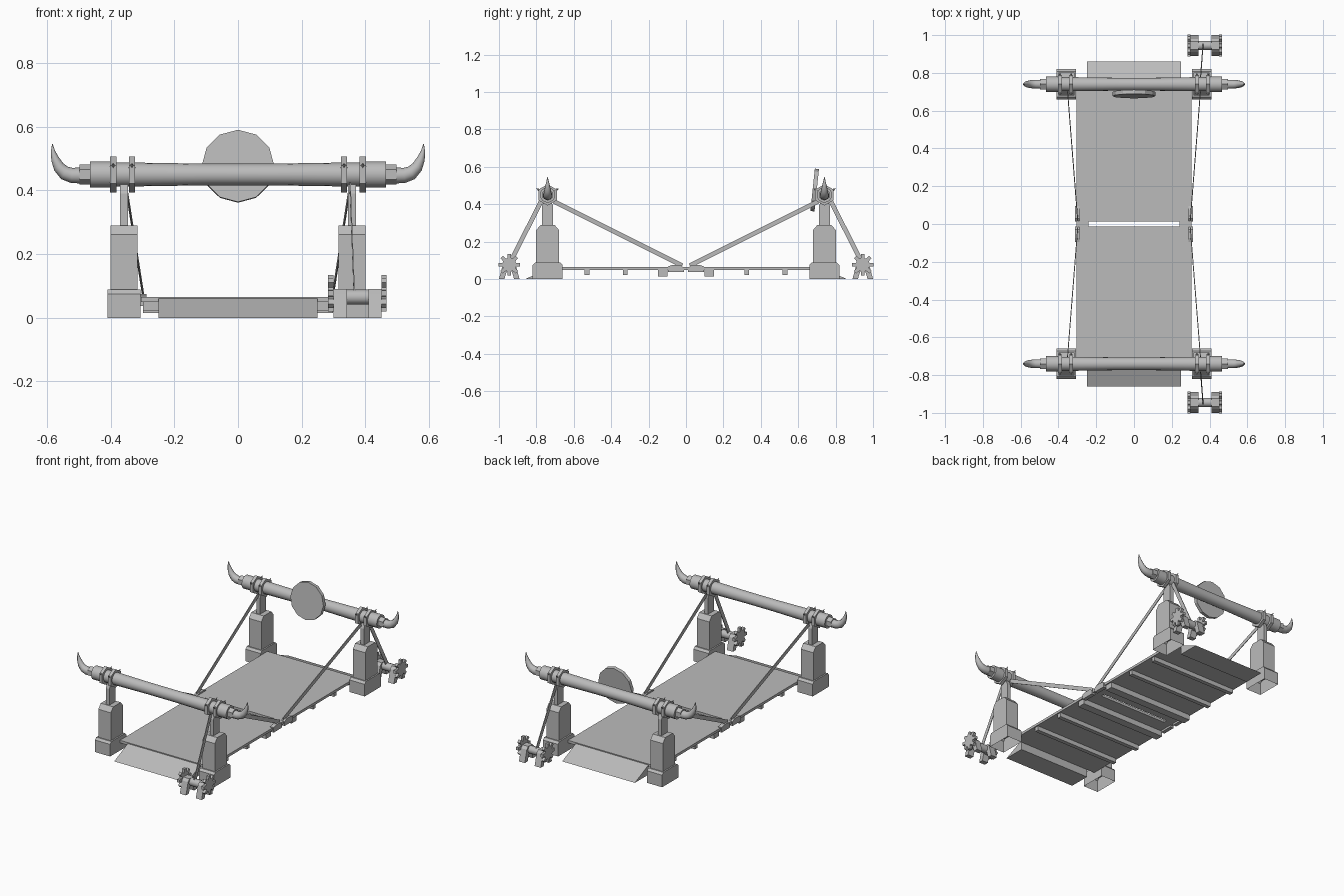
import bpy, bmesh, math
from mathutils import Vector, Matrix

if "Cube" in bpy.data.objects:
    bpy.data.objects.remove(bpy.data.objects["Cube"])

mat = bpy.data.materials.new("plain grey")
mat.diffuse_color = (0.5, 0.5, 0.5, 1)
mat.use_nodes = True
mat.node_tree.nodes["Principled BSDF"].inputs["Base Color"].default_value = mat.diffuse_color


def finish(name, bm, smooth=False):
    bmesh.ops.recalc_face_normals(bm, faces=bm.faces)
    me = bpy.data.meshes.new(name)
    bm.to_mesh(me)
    bm.free()
    me.materials.append(mat)
    ob = bpy.data.objects.new(name, me)
    bpy.context.collection.objects.link(ob)
    if smooth:
        bpy.ops.object.select_all(action='DESELECT')
        ob.select_set(True)
        bpy.context.view_layer.objects.active = ob
        bpy.ops.object.shade_smooth_by_angle(angle=math.radians(40))
    return ob


def skin(bm, rings, open_start=False):
    """Join rings of points into a capped tube."""
    vs = [[bm.verts.new(p) for p in r] for r in rings]
    n = len(vs[0])
    for a, b in zip(vs, vs[1:]):
        for i in range(n):
            bm.faces.new((a[i], a[(i + 1) % n], b[(i + 1) % n], b[i]))
    if not open_start:
        bm.faces.new(vs[0][::-1])
    bm.faces.new(vs[-1])


def rect(x0, x1, y0, y1, z):
    return [(x0, y0, z), (x1, y0, z), (x1, y1, z), (x0, y1, z)]


def box(name, x0, x1, y0, y1, z0, z1):
    bm = bmesh.new()
    skin(bm, [rect(x0, x1, y0, y1, z0), rect(x0, x1, y0, y1, z1)])
    return finish(name, bm)


def extrude_x(name, pts, x0, x1):
    """Extrude a (y, z) outline along x."""
    bm = bmesh.new()
    skin(bm, [[(x, y, z) for y, z in pts] for x in (x0, x1)])
    return finish(name, bm)


def ring(c, r, sides, tilt=0.0):
    """Circle facing +x, leaning toward +z by tilt, first point up."""
    u = Vector((-math.sin(tilt), 0, math.cos(tilt)))
    return [Vector(c) + u * r * math.cos(2 * math.pi * i / sides)
            + Vector((0, r * math.sin(2 * math.pi * i / sides), 0)) for i in range(sides)]


def lathe_x(name, profile, y, z, sides, smooth=False):
    bm = bmesh.new()
    skin(bm, [ring((x, y, z), r, sides) for x, r in profile])
    return finish(name, bm, smooth)


def strap(name, a, b, w):
    """Flat rope strip lying in the side plane."""
    a, b = Vector(a), Vector(b)
    d = b - a
    n = Vector((0, -d.z, d.y)).normalized() * w / 2
    t = Vector((0.002, 0, 0))
    bm = bmesh.new()
    skin(bm, [[p + n + t, p - n + t, p - n - t, p + n - t] for p in (a, b)])
    return finish(name, bm)


BY, BZ = 0.74, 0.45        # crossbar axis
WY, WZ = 0.945, 0.077      # winch axis

for s in (-1, 1):
    y = s * BY

    # crossbar log with end sleeves and hexagonal caps
    lathe_x("crossbar", [(-0.42, 0.037), (-0.3, 0.037), (-0.1, 0.034), (0.1, 0.034),
                         (0.3, 0.037), (0.42, 0.037)], y, BZ, 16, True)
    for m in (-1, 1):
        lathe_x("end_sleeve", [(m * 0.40, 0.041), (m * 0.465, 0.041)], y, BZ, 16, True)
        lathe_x("horn_socket", [(m * 0.46, 0.031), (m * 0.498, 0.031)], y, BZ, 6)

        # curved horn
        path = [(0.49, 0.447, 0.025, 0), (0.522, 0.447, 0.024, 0.1), (0.545, 0.455, 0.022, 0.5),
                (0.563, 0.474, 0.018, 0.9), (0.574, 0.498, 0.013, 1.2), (0.581, 0.522, 0.007, 1.4),
                (0.583, 0.546, 0.001, 1.5)]
        bm = bmesh.new()
        skin(bm, [ring((m * x, y, z), r, 10, m * a) for x, z, r, a in path])
        finish("horn", bm, True)

        # hexagonal collars with small studs
        for cx in (0.333, 0.392):
            lathe_x("collar", [(m * cx - 0.010, 0.057), (m * cx + 0.010, 0.057)], y, BZ, 6)
            for k in (-1, 1):
                bm = bmesh.new()
                d = Vector((0, k * 0.86, 0.5))
                mtx = (Matrix.Translation(Vector((m * cx, y, BZ)) + d * 0.057)
                       @ d.to_track_quat('Z', 'Y').to_matrix().to_4x4())
                bmesh.ops.create_cone(bm, cap_ends=True, segments=4, radius1=0.011,
                                      radius2=0, depth=0.03, matrix=mtx)
                finish("collar_stud", bm)

        # post: footing, shaft with sloped shoulders, neck
        px = m * 0.358
        for name, hx, prof in (
                ("post_footing", 0.052, [(0.08, 0), (0.08, 0.075), (0.068, 0.088)]),
                ("post_shaft", 0.043, [(0.061, 0.08), (0.061, 0.262), (0.037, 0.29)]),
                ("post_neck", 0.012, [(0.03, 0.285), (0.03, 0.39), (0.018, 0.42)])):
            bm = bmesh.new()
            skin(bm, [rect(px - hx, px + hx, y - h, y + h, z) for h, z in prof],
                 name == "post_footing")
            finish(name, bm)

        # lifting rope and deck bracket
        strap("lifting_rope", (m * 0.352, s * 0.705, 0.415), (m * 0.298, s * 0.02, 0.072), 0.024)
        extrude_x("rope_bracket", [(s * 0.012, 0.037), (s * 0.095, 0.037), (s * 0.095, 0.068),
                                   (s * 0.075, 0.075), (s * 0.03, 0.075), (s * 0.012, 0.062)],
                  m * 0.288, m * 0.312)
        box("deck_tab", m * 0.24, m * 0.305, 0, s * 0.014, 0.049, 0.065)

    # deck half, joists and ramp
    box("deck", -0.305, 0.305, s * 0.012, s * 0.725, 0.049, 0.065)
    for jy, w, z0 in ((0.125, 0.025, 0.015), (0.325, 0.013, 0.022), (0.53, 0.013, 0.022)):
        box("joist", -0.298, 0.298, s * (jy - w), s * (jy + w), z0, 0.049)
    extrude_x("ramp", [(s * 0.725, 0), (s * 0.86, 0), (s * 0.727, 0.06)], -0.25, 0.25)

    # winch: drum, splayed stands and toothed wheels
    wy = s * WY
    lathe_x("winch_drum", [(0.335, 0.024), (0.415, 0.024)], wy, 0.065, 10, True)
    for x0, x1, g0, g1 in ((0.30, 0.342, 0.283, 0.30), (0.41, 0.45, 0.45, 0.467)):
        extrude_x("winch_stand", [(wy + a, z) for a, z in (
            (-0.055, 0), (-0.035, 0.075), (-0.02, 0.09), (0.02, 0.09), (0.035, 0.075),
            (0.055, 0), (0.026, 0), (0.014, 0.04), (-0.014, 0.04), (-0.026, 0))], x0, x1)
        teeth = []
        for i in range(8):
            a = i * math.pi / 4
            for da, r in ((-0.27, 0.037), (-0.16, 0.058), (0.16, 0.058), (0.27, 0.037)):
                teeth.append((wy + r * math.sin(a + da), WZ + r * math.cos(a + da)))
        extrude_x("winch_wheel", teeth, g0, g1)
    strap("winch_rope", (0.352, s * 0.772, 0.42), (0.365, s * 0.945, 0.08), 0.024)

# round shield leaning on the rear crossbar
bm = bmesh.new()
mtx = Matrix.Translation((0, 0.688, 0.476)) @ Matrix.Rotation(math.radians(90 - 6), 4, 'X')
bmesh.ops.create_cone(bm, cap_ends=True, segments=12, radius1=0.114, radius2=0.114,
                      depth=0.022, matrix=mtx)
finish("round_shield", bm)
